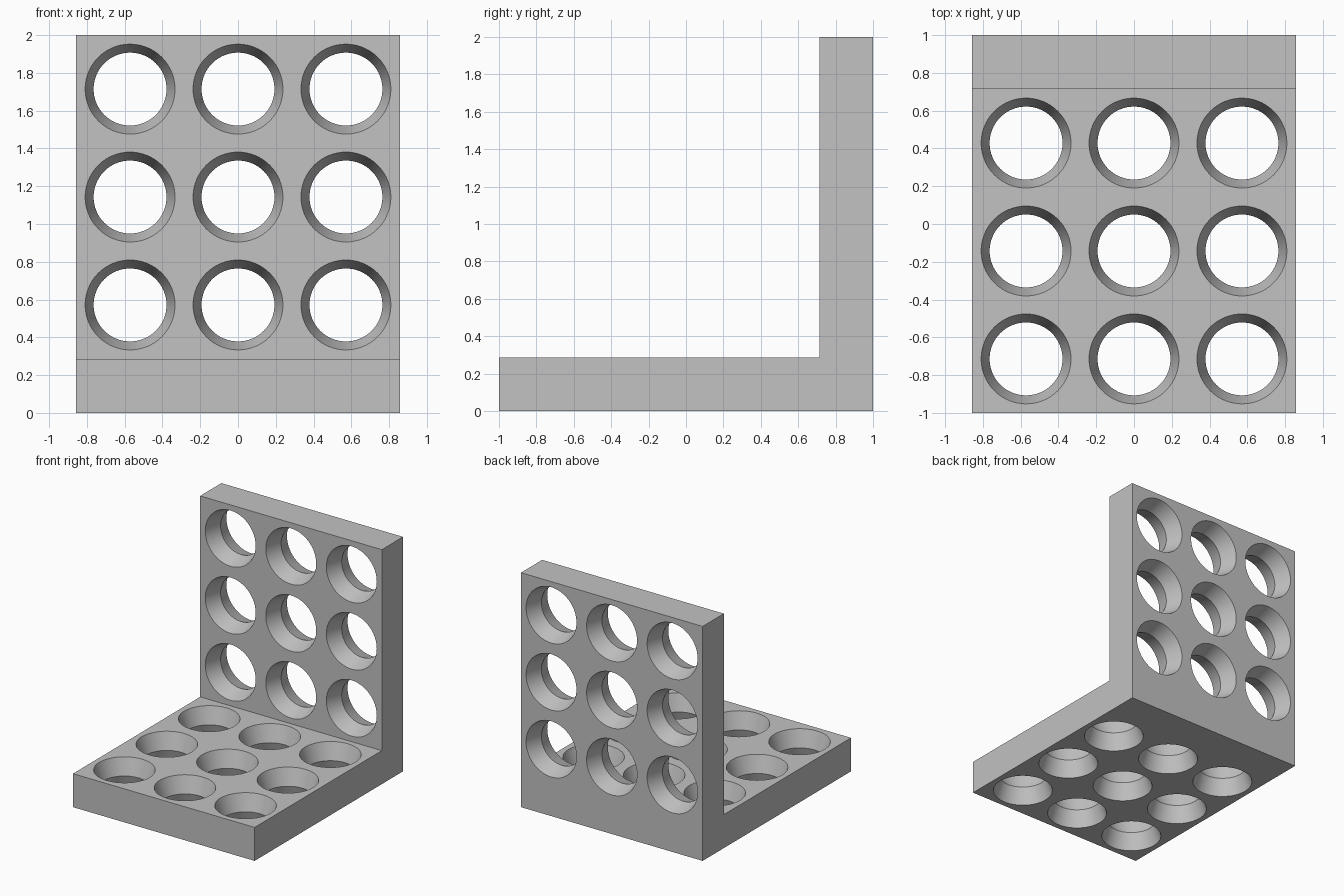
import bpy
import bmesh
from math import pi, radians
from mathutils import Matrix, Vector

cube = bpy.data.objects.get("Cube")
if cube:
    bpy.data.objects.remove(cube, do_unlink=True)

U = 2 / 7            # plate thickness, also the layout module
HALF_W = 3 * U       # half width of the bracket
PITCH = 2 * U        # hole spacing
RIM, WAIST = 0.238, 0.193
LIP = 0.02           # cutter overshoot past each face

grey = bpy.data.materials.new("light_grey")
grey.use_nodes = True
colour = (0.54, 0.54, 0.54, 1)
grey.diffuse_color = colour
grey.node_tree.nodes["Principled BSDF"].inputs["Base Color"].default_value = colour


def add_object(name, bm):
    bmesh.ops.recalc_face_normals(bm, faces=bm.faces)
    mesh = bpy.data.meshes.new(name)
    bm.to_mesh(mesh)
    bm.free()
    mesh.materials.append(grey)
    obj = bpy.data.objects.new(name, mesh)
    bpy.context.collection.objects.link(obj)
    return obj


def add_hourglass(bm, matrix, sides=64):
    """Closed double cone along local z, narrowest at its middle."""
    half = U / 2 + LIP
    end = WAIST + (RIM - WAIST) * half / (U / 2)
    rings = []
    for r, z in ((end, -half), (WAIST, 0), (end, half)):
        rings.append([bm.verts.new(matrix @ (Matrix.Rotation(2 * pi * i / sides, 4, 'Z')
                                             @ Vector((r, 0, z)))) for i in range(sides)])
    for low, high in zip(rings, rings[1:]):
        for i in range(sides):
            j = (i + 1) % sides
            bm.faces.new((low[i], low[j], high[j], high[i]))
    bm.faces.new(rings[0])
    bm.faces.new(rings[-1])


# L-shaped body: side profile extruded across the width
bm = bmesh.new()
profile = [(-1, 0), (1, 0), (1, 2), (1 - U, 2), (1 - U, U), (-1, U)]
face = bm.faces.new([bm.verts.new((-HALF_W, y, z)) for y, z in profile])
side = bmesh.ops.extrude_face_region(bm, geom=[face])
bmesh.ops.translate(bm, vec=(2 * HALF_W, 0, 0),
                    verts=[v for v in side["geom"] if isinstance(v, bmesh.types.BMVert)])
bracket = add_object("angle_bracket", bm)

# Three by three countersunk holes through the base and the upright
bm = bmesh.new()
for col in (-1, 0, 1):
    for row in range(3):
        x = col * PITCH
        add_hourglass(bm, Matrix.Translation((x, -1 + U + row * PITCH, U / 2)))
        add_hourglass(bm, Matrix.Translation((x, 1 - U / 2, (row + 1) * PITCH))
                      @ Matrix.Rotation(pi / 2, 4, 'X'))
cutter = add_object("hole_cutter", bm)
cutter.hide_render = True

cut = bracket.modifiers.new("holes", 'BOOLEAN')
cut.operation = 'DIFFERENCE'
cut.solver = 'EXACT'
cut.object = cutter

bpy.ops.object.select_all(action='DESELECT')
bracket.select_set(True)
bpy.context.view_layer.objects.active = bracket
bpy.ops.object.modifier_apply(modifier=cut.name)
bpy.data.objects.remove(cutter, do_unlink=True)
bpy.ops.object.shade_smooth_by_angle(angle=radians(25))
